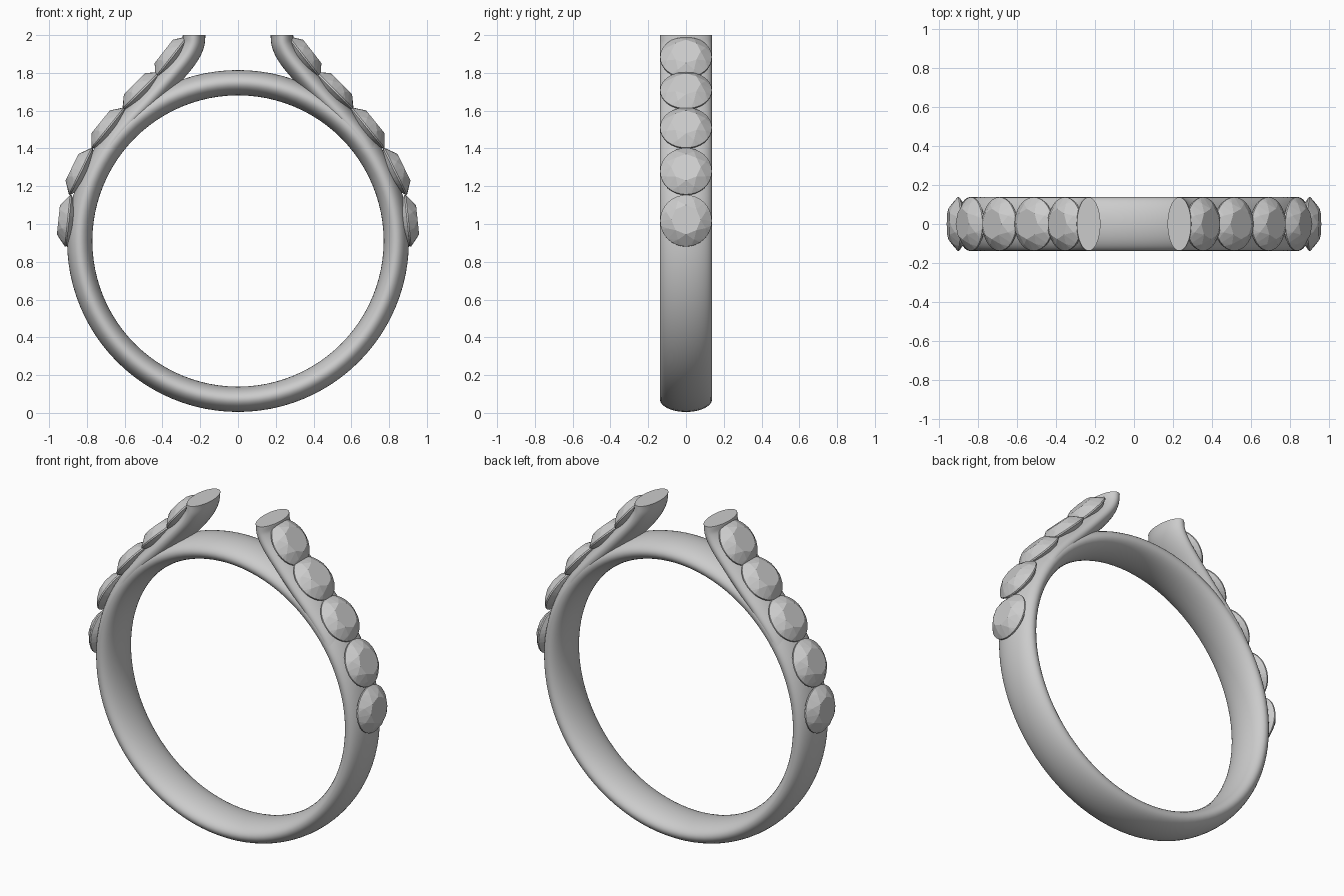
import bpy, bmesh
from math import cos, sin, pi, radians
from mathutils import Vector, Matrix

if "Cube" in bpy.data.objects:
    bpy.data.objects.remove(bpy.data.objects["Cube"])

CZ = 0.91          # height of the ring centre


def finish(bm, name, smooth_angle=None, mirror=False):
    bmesh.ops.recalc_face_normals(bm, faces=bm.faces)
    me = bpy.data.meshes.new(name)
    bm.to_mesh(me)
    bm.free()
    ob = bpy.data.objects.new(name, me)
    bpy.context.collection.objects.link(ob)
    if mirror:
        mod = ob.modifiers.new("Mirror", 'MIRROR')
        mod.use_mirror_merge = False
    if smooth_angle:
        bpy.ops.object.select_all(action='DESELECT')
        ob.select_set(True)
        bpy.context.view_layer.objects.active = ob
        bpy.ops.object.shade_smooth_by_angle(angle=radians(smooth_angle))
    return ob


def sweep(path, half_thick, half_width, closed, sides=40):
    """Loft an elliptical section along a path in the XZ plane."""
    bm = bmesh.new()
    rings, n = [], len(path)
    for i, p in enumerate(path):
        if closed:
            t = path[(i + 1) % n] - path[i - 1]
        elif i == n - 1:
            t = Vector((0, 0, 1))          # level cut at the top
        else:
            t = path[i + 1] - path[max(i - 1, 0)]
        t.normalize()
        side = Vector((t.z, 0, -t.x))
        rings.append([bm.verts.new(p + side * half_thick * cos(a) + Vector((0, half_width * sin(a), 0)))
                      for a in (2 * pi * k / sides for k in range(sides))])
    for i in range(n if closed else n - 1):
        r, s = rings[i], rings[(i + 1) % n]
        for k in range(sides):
            m = (k + 1) % sides
            bm.faces.new((r[k], r[m], s[m], s[k]))
    if not closed:
        bm.faces.new(rings[0])
        bm.faces.new(rings[-1])
    return bm


def spline(pts, steps=8):
    """Catmull-Rom curve through (x, z) points."""
    p = [Vector((x, 0, z)) for x, z in pts]
    p = [2 * p[0] - p[1]] + p + [2 * p[-1] - p[-2]]
    out = []
    for i in range(1, len(p) - 2):
        a, b, c, d = p[i - 1:i + 3]
        for k in range(steps):
            t = k / steps
            out.append(0.5 * (2 * b + (c - a) * t + (2 * a - 5 * b + 4 * c - d) * t * t
                              + (3 * b - a - 3 * c + d) * t ** 3))
    return out + [p[-2]]


# Ring band
circle = [Vector((0.838 * cos(a), 0, CZ + 0.838 * sin(a))) for a in (2 * pi * i / 96 for i in range(96))]
finish(sweep(circle, 0.067, 0.138, True), "ring_band", 40)

# Shoulder arms peeling away from the band
arm = spline([(0.73, 1.32), (0.66, 1.44), (0.56, 1.56), (0.46, 1.667),
              (0.345, 1.795), (0.275, 1.88), (0.24, 1.945), (0.232, 2.0)])
finish(sweep(arm, 0.06, 0.137, False), "shoulder_arm", 40, mirror=True)


# Round brilliant-cut stones: (girdle centre x, z, outward tilt in degrees)
def stone(name, x, z, tilt):
    bm = bmesh.new()

    def loop(n, r, h, off=0.0):
        for k in range(n):
            a = 2 * pi * (k + off) / n
            bm.verts.new((r * cos(a), r * sin(a), h))
    loop(8, 0.078, 0.052)            # table
    loop(8, 0.112, 0.029, 0.5)       # crown facets
    loop(32, 0.137, 0.004)           # girdle
    loop(32, 0.137, -0.004)
    loop(8, 0.075, -0.047, 0.5)      # pavilion
    bm.verts.new((0, 0, -0.085))
    bmesh.ops.convex_hull(bm, input=bm.verts)
    bmesh.ops.dissolve_limit(bm, angle_limit=radians(1), verts=bm.verts, edges=bm.edges)
    rot = Matrix.Rotation(radians(90 - tilt), 4, 'Y')
    bm.transform(Matrix.Translation((x, 0, z)) @ rot)
    finish(bm, name, mirror=True)


for i, s in enumerate([(0.899, 1.017, 6), (0.832, 1.278, 26), (0.687, 1.508, 39),
                       (0.512, 1.706, 45), (0.352, 1.882, 38)]):
    stone(f"stone_{i + 1}", *s)
